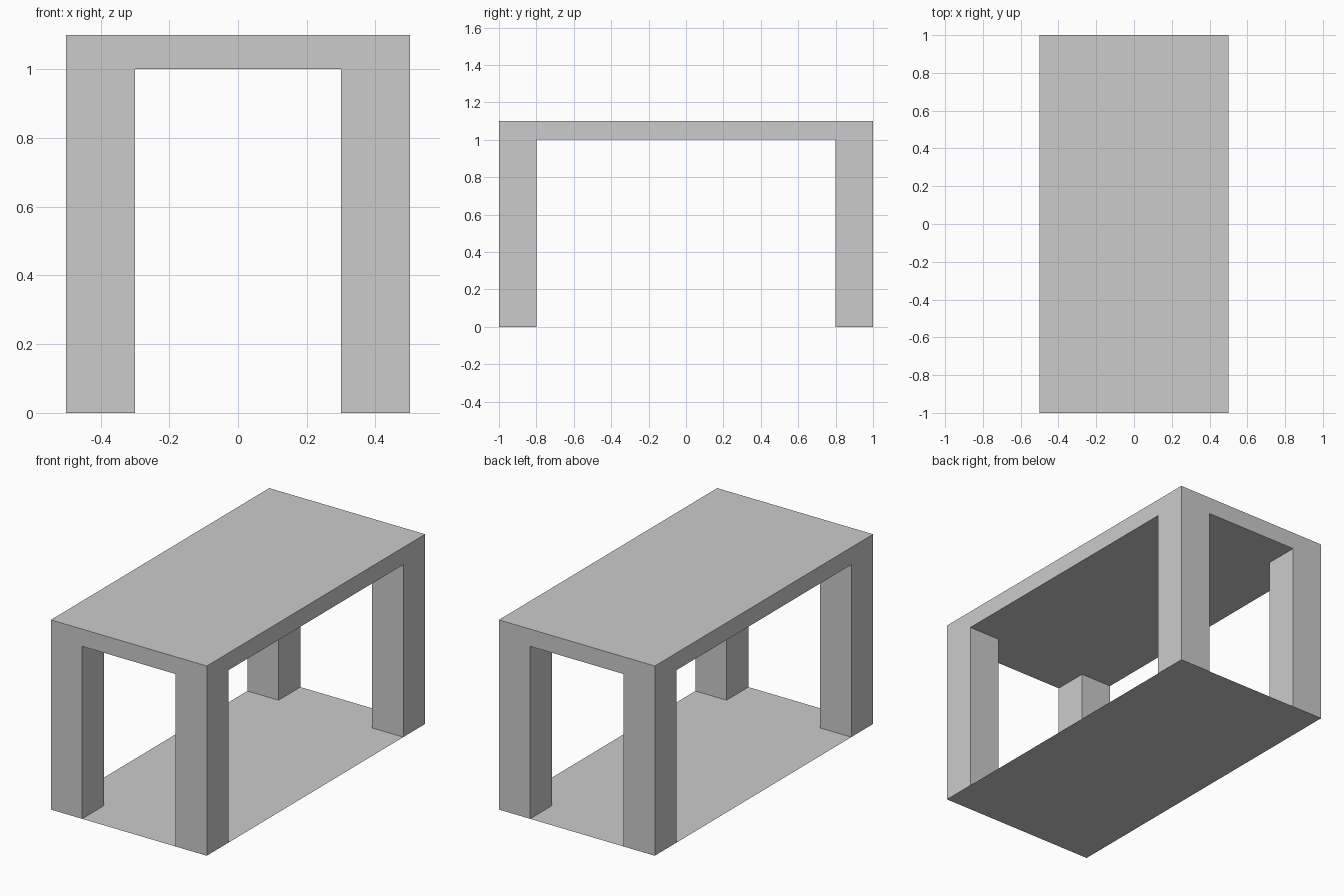
import bpy, bmesh
from mathutils import Matrix, Vector

if "Cube" in bpy.data.objects:
    bpy.data.objects.remove(bpy.data.objects["Cube"])


def finish(name, bm):
    mesh = bpy.data.meshes.new(name)
    bm.to_mesh(mesh)
    bm.free()
    obj = bpy.data.objects.new(name, mesh)
    bpy.context.collection.objects.link(obj)
    return obj


# Table frame: slab top with four corner legs extruded from its underside
bm = bmesh.new()
bmesh.ops.create_cube(bm, size=1, matrix=Matrix.Translation((0, 0, 1.05)) @ Matrix.Diagonal((1, 2, 0.1, 1)))
for axis, offset in (("X", 0.3), ("Y", 0.8)):
    for side in (-1, 1):
        normal = Vector((axis == "X", axis == "Y", 0))
        bmesh.ops.bisect_plane(bm, geom=bm.verts[:] + bm.edges[:] + bm.faces[:],
                               plane_co=normal * offset * side, plane_no=normal)
bm.normal_update()
corners = []
for f in bm.faces:
    c = f.calc_center_median()
    if f.normal.z < -0.5 and abs(c.x) > 0.3 and abs(c.y) > 0.8:
        corners.append(f)
feet = bmesh.ops.extrude_discrete_faces(bm, faces=corners)["faces"]
bmesh.ops.translate(bm, verts=[v for f in feet for v in f.verts], vec=(0, 0, -1))
# The floor panel closes the feet
bmesh.ops.delete(bm, geom=feet, context="FACES_ONLY")
finish("table_frame", bm)

# Floor panel: thin sheet under the legs
bm = bmesh.new()
bmesh.ops.create_grid(bm, x_segments=1, y_segments=1, size=0.5, matrix=Matrix.Diagonal((1, 2, 1, 1)))
finish("floor_panel", bm)
